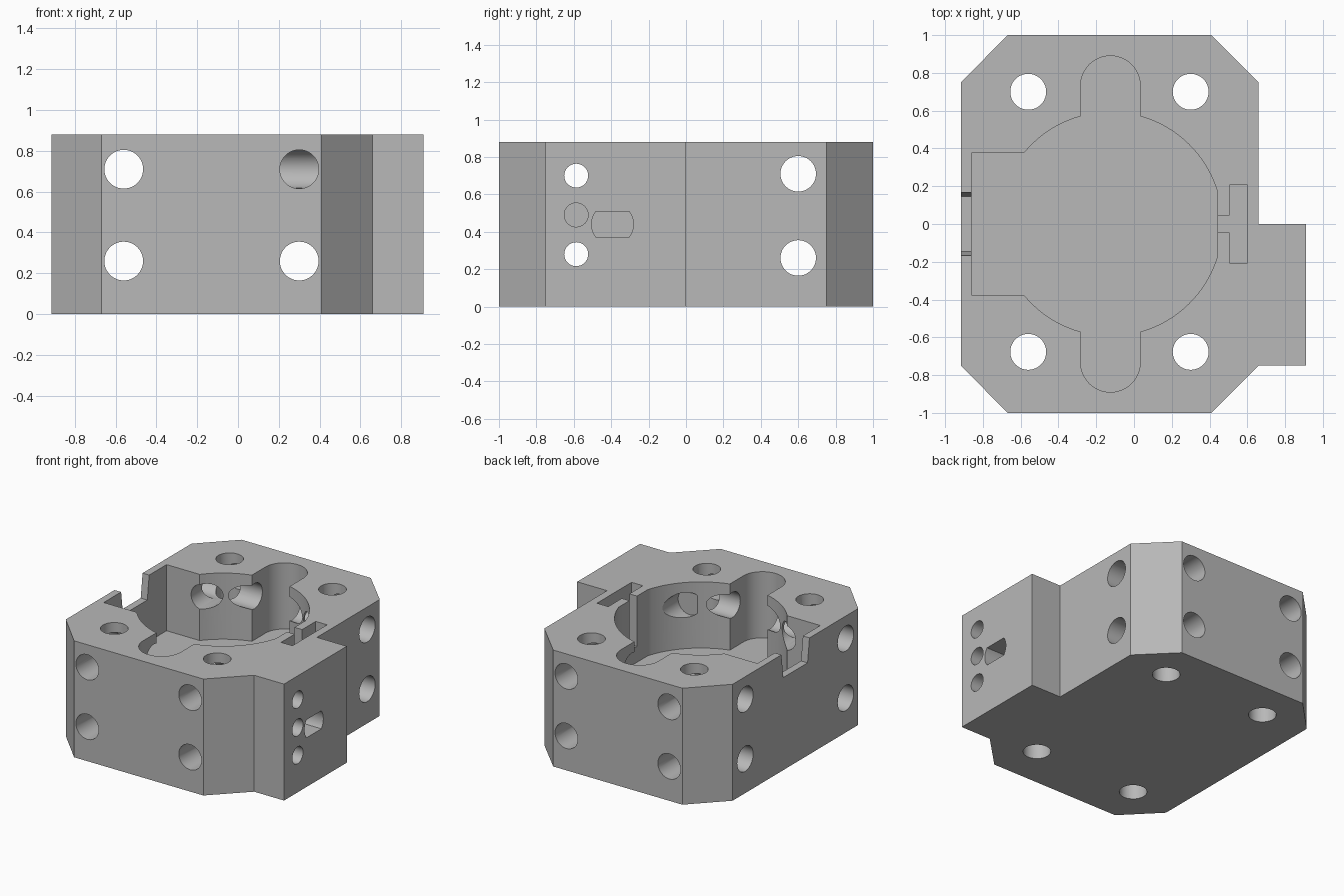
import bpy
from math import sin, cos, acos, asin, pi, radians
from mathutils import Matrix

old = bpy.data.objects.get("Cube")
if old:
    bpy.data.objects.remove(old, do_unlink=True)

grey = bpy.data.materials.new("machined_grey")
grey.use_nodes = True
grey.diffuse_color = (0.48, 0.48, 0.48, 1)
grey.node_tree.nodes["Principled BSDF"].inputs["Base Color"].default_value = (0.48, 0.48, 0.48, 1)

HEIGHT = 0.88
TOP = HEIGHT + 0.1
TURN = {
    "z": Matrix.Identity(4),
    "x": Matrix(((0, 0, 1, 0), (1, 0, 0, 0), (0, 1, 0, 0), (0, 0, 0, 1))),
    "y": Matrix(((1, 0, 0, 0), (0, 0, 1, 0), (0, 1, 0, 0), (0, 0, 0, 1))),
}


def prism(name, outline, start, end, axis="z"):
    """Extrude an outline along an axis; u,v are (x,y), (y,z) or (x,z)."""
    n = len(outline)
    verts = [(u, v, w) for w in (start, end) for u, v in outline]
    faces = [tuple(reversed(range(n))), tuple(range(n, 2 * n))]
    faces += [(i, (i + 1) % n, n + (i + 1) % n, n + i) for i in range(n)]
    mesh = bpy.data.meshes.new(name)
    mesh.from_pydata(verts, [], faces)
    mesh.transform(TURN[axis])
    if axis == "y":
        mesh.flip_normals()
    mesh.materials.append(grey)
    obj = bpy.data.objects.new(name, mesh)
    bpy.context.collection.objects.link(obj)
    return obj


def arc(cx, cy, r, a, b, steps):
    return [(cx + r * cos(a + (b - a) * i / steps), cy + r * sin(a + (b - a) * i / steps))
            for i in range(steps + 1)]


def circle(cx, cy, r, steps=48):
    return arc(cx, cy, r, 0, 2 * pi, steps)[:-1]


def cut(cutter):
    mod = body.modifiers.new("cut", "BOOLEAN")
    mod.operation = "DIFFERENCE"
    mod.solver = "EXACT"
    mod.object = cutter
    bpy.context.view_layer.update()
    result = bpy.data.meshes.new_from_object(
        body.evaluated_get(bpy.context.evaluated_depsgraph_get()))
    body.modifiers.clear()
    body.data = result
    bpy.data.objects.remove(cutter, do_unlink=True)


# Chamfered body with the side block
body = prism("valve_block", [
    (-0.67, -1), (0.41, -1), (0.66, -0.75), (0.91, -0.75), (0.91, 0), (0.66, 0),
    (0.66, 0.75), (0.41, 1), (-0.67, 1), (-0.915, 0.75), (-0.915, -0.75)], 0, HEIGHT)

# Round pocket with two ears and a square bay
CX, R, FLOOR = -0.125, 0.592, 0.38
EAR = 0.158
ear_angle = acos(EAR / R)
half = arc(CX, 0, R, radians(17), ear_angle, 18)
half += arc(CX, 0.732, EAR, 0, pi, 24)
half += arc(CX, 0, R, pi - ear_angle, pi - asin(0.375 / R), 10)
half.append((-0.86, 0.375))
cut(prism("pocket_cutter", half + [(x, -y) for x, y in reversed(half)], FLOOR, TOP))

# T-shaped slot
cut(prism("slot_cutter", [
    (0.4, -0.045), (0.505, -0.045), (0.505, -0.207), (0.6, -0.207),
    (0.6, 0.207), (0.505, 0.207), (0.505, 0.045), (0.4, 0.045)], 0.5, TOP))

# Tapered notch in the thin side wall
cut(prism("notch_cutter", [(-0.145, 0.7), (0.145, 0.7), (0.18, TOP), (-0.18, TOP)],
          -1, -0.8, "x"))

# Vertical bolt holes
BORE = 0.095
for x in (-0.56, 0.3):
    for y in (-0.677, 0.7):
        cut(prism("bolt_hole", circle(x, y, BORE), -0.1, TOP))

# Crossing horizontal bores in two levels
for z in (0.26, 0.71):
    cut(prism("side_bore", circle(0.6, z, BORE), -1.1, 1.1, "x"))
    cut(prism("side_bore", circle(-0.6, z, BORE), -1.1, 0.6, "x"))
    cut(prism("front_bore", circle(-0.56, z, BORE), -1.1, 1.1, "y"))
cut(prism("front_bore", circle(0.3, 0.26, BORE), -1.1, 1.1, "y"))
cut(prism("front_bore", circle(0.3, 0.71, BORE), -1.1, -0.6, "y"))
cut(prism("back_bore", circle(0.3, 0.71, BORE), -0.47, 1.1, "y"))

# Small ports and the flattened port on the side block
for z, depth in ((0.28, 0.5), (0.49, 0.66), (0.70, 0.5)):
    cut(prism("small_port", circle(-0.587, z, 0.064, 32), depth, 1, "x"))
flat = asin(0.068 / 0.112)
port = arc(-0.393, 0.44, 0.112, -flat, flat, 10)
port += arc(-0.393, 0.44, 0.112, pi - flat, pi + flat, 10)
cut(prism("flat_port", port, 0.68, 1, "x"))

# Smooth bores, crisp edges
bpy.ops.object.select_all(action="DESELECT")
body.select_set(True)
bpy.context.view_layer.objects.active = body
bpy.ops.object.shade_smooth_by_angle(angle=radians(20))
